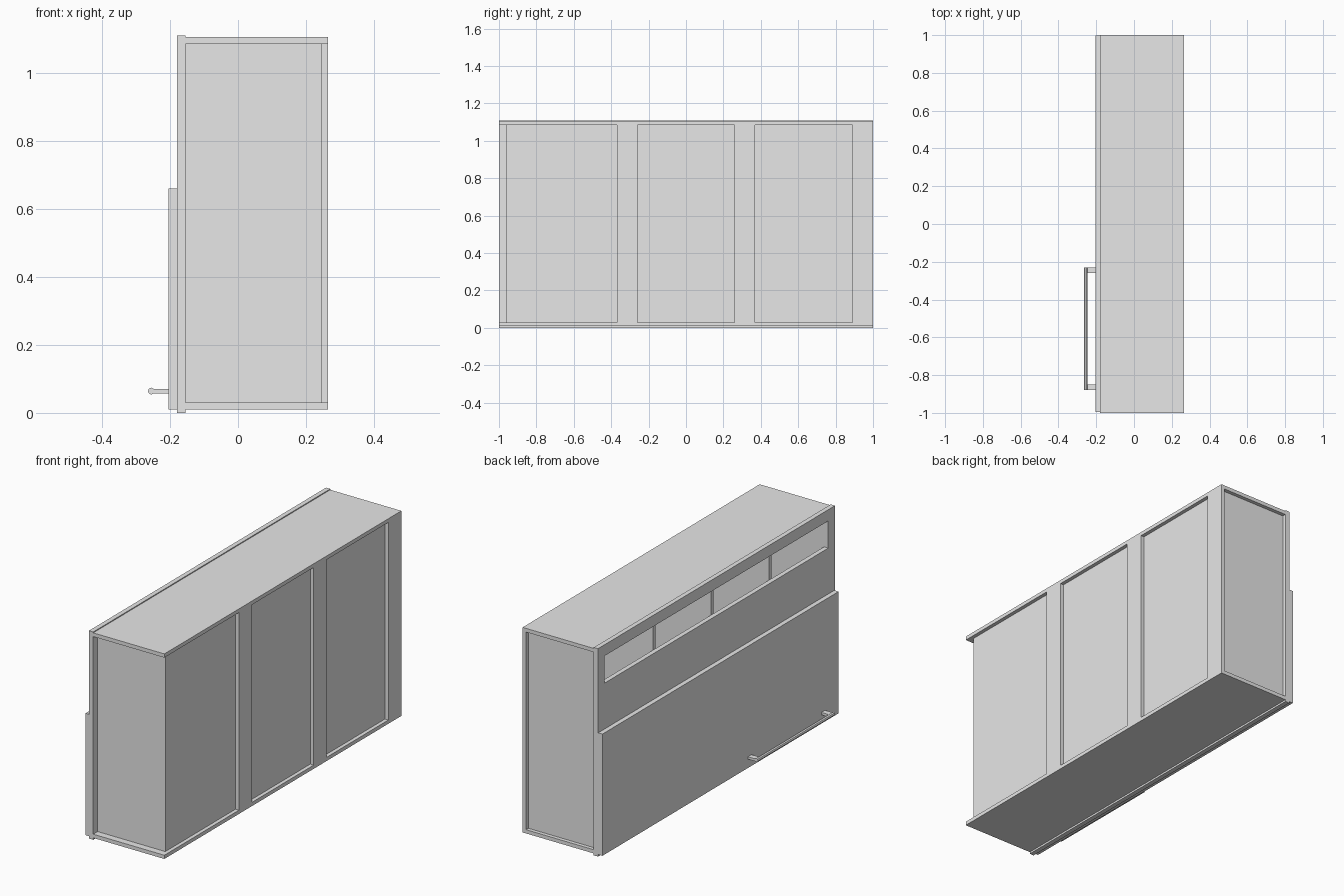
import bpy
import math

# Clear the default object
cube = bpy.data.objects.get("Cube")
if cube:
    bpy.data.objects.remove(cube, do_unlink=True)

# Single plain material
grey = bpy.data.materials.new("light grey")
grey.use_nodes = True
COLOUR = (0.8, 0.8, 0.8, 1.0)
grey.diffuse_color = COLOUR
grey.node_tree.nodes["Principled BSDF"].inputs["Base Color"].default_value = COLOUR


def box(name, x, y, z):
    """Box from (min, max) ranges on each axis."""
    bpy.ops.mesh.primitive_cube_add(size=1)
    ob = bpy.context.object
    ob.name = name
    for v in ob.data.vertices:
        v.co = [r[0] + (c + 0.5) * (r[1] - r[0]) for c, r in zip(v.co, (x, y, z))]
    ob.data.materials.append(grey)
    return ob


X_FACE, X_BODY, X_WALL, X_BACK = -0.18, -0.155, 0.245, 0.265
Z_FLOOR, Z_CEIL = 0.03, 1.085
inner_z = (Z_FLOOR, Z_CEIL)

# Floor and roof boards, overhanging the recessed walls
box("floor_board", (X_BODY, X_BACK), (-1, 1), (0.01, Z_FLOOR))
box("roof_board", (X_BODY, X_BACK), (-1, 1), (Z_CEIL, 1.105))

# Recessed end walls and long wall
box("near_end_wall", (X_BODY, X_WALL), (-0.963, -0.943), inner_z)
box("far_end_wall", (X_BODY, X_WALL), (0.96, 0.98), inner_z)
box("long_wall", (X_WALL - 0.02, X_WALL), (-0.943, 0.96), inner_z)

# Upright battens on the long wall
for i, (y0, y1) in enumerate([(-0.37, -0.26), (0.26, 0.37), (0.89, 1.0)]):
    box(f"batten_{i + 1}", (X_WALL, X_BACK), (y0, y1), inner_z)

# Inner dividers seen through the slot openings
for i, y in enumerate((-0.49, 0.0, 0.49)):
    box(f"divider_{i + 1}", (X_BODY, X_WALL - 0.02), (y - 0.01, y + 0.01), inner_z)

# Face frame with a long opening near the top
face_x = (X_FACE, X_BODY)
W_Y, W_LOW, W_HIGH = 0.943, 0.905, 1.05
box("face_panel", face_x, (-1, 1), (0, W_LOW))
box("face_top_rail", face_x, (-1, 1), (W_HIGH, 1.11))
for side, (y0, y1) in {"near": (-1, -W_Y), "far": (W_Y, 1)}.items():
    box(f"face_{side}_stile", face_x, (y0, y1), (W_LOW, W_HIGH))

# Door leaf on the face
box("door_leaf", (-0.205, X_FACE), (-0.995, 0.998), (0.01, 0.66))

# Handle: two brackets and an eight-sided bar
for i, y in enumerate((-0.865, -0.245)):
    box(f"handle_bracket_{i + 1}", (-0.255, -0.205), (y - 0.015, y + 0.015), (0.057, 0.07))
bpy.ops.mesh.primitive_cylinder_add(vertices=8, radius=0.01, depth=0.65,
                                    location=(-0.255, -0.555, 0.064),
                                    rotation=(math.pi / 2, 0, 0))
bar = bpy.context.object
bar.name = "handle_bar"
bar.data.materials.append(grey)
